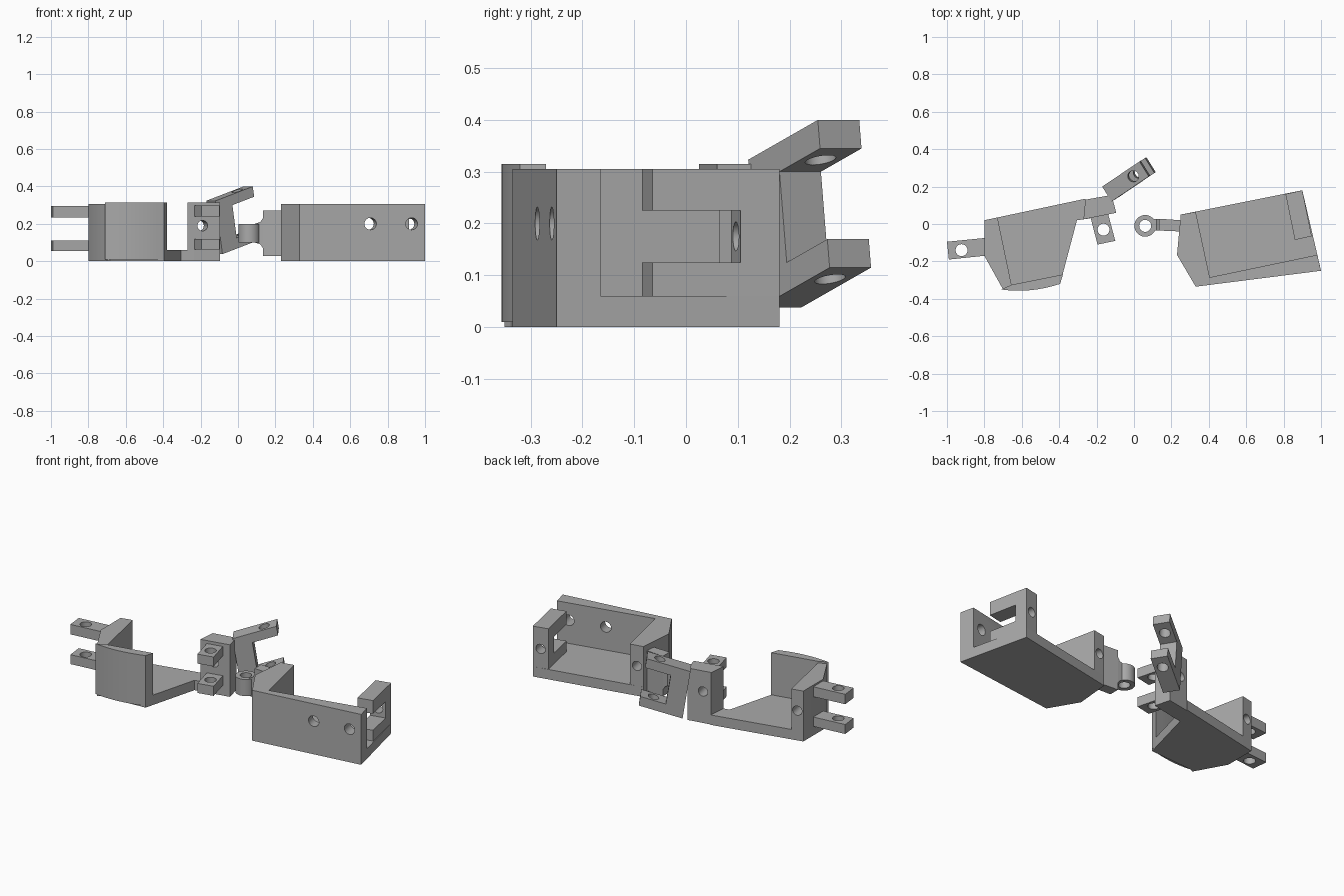
import bpy, bmesh, math
from mathutils import Vector

if "Cube" in bpy.data.objects:
    bpy.data.objects.remove(bpy.data.objects["Cube"])

grey = bpy.data.materials.new("plain grey")
grey.use_nodes = True
tone = (0.4, 0.4, 0.4, 1)
grey.diffuse_color = tone
grey.node_tree.nodes["Principled BSDF"].inputs["Base Color"].default_value = tone


def extrude(name, points, direction):
    """Solid made by sweeping a flat polygon along a direction."""
    bm = bmesh.new()
    face = bm.faces.new([bm.verts.new(p) for p in points])
    top = bmesh.ops.extrude_face_region(bm, geom=[face])["geom"]
    moved = [v for v in top if isinstance(v, bmesh.types.BMVert)]
    bmesh.ops.translate(bm, verts=moved, vec=direction)
    bmesh.ops.recalc_face_normals(bm, faces=bm.faces)
    mesh = bpy.data.meshes.new(name)
    bm.to_mesh(mesh)
    bm.free()
    mesh.materials.append(grey)
    obj = bpy.data.objects.new(name, mesh)
    bpy.context.collection.objects.link(obj)
    return obj


def prism(name, outline, z0, z1):
    return extrude(name, [(x, y, z0) for x, y in outline], (0, 0, z1 - z0))


def rod(centre, axis, length, radius=0.032):
    """Round solid centred on a point and running along an axis."""
    axis = Vector(axis).normalized()
    turn = axis.to_track_quat("Z", "Y")
    start = Vector(centre) - axis * length / 2
    ring = [start + turn @ Vector((radius * math.cos(a), radius * math.sin(a), 0))
            for a in (math.tau * i / 32 for i in range(32))]
    return extrude("rod", ring, axis * length)


def cut(obj, *cutters, operation="DIFFERENCE"):
    for cutter in cutters:
        mod = obj.modifiers.new("cut", "BOOLEAN")
        mod.operation = operation
        mod.solver = "EXACT"
        mod.object = cutter
    bpy.context.view_layer.update()
    graph = bpy.context.evaluated_depsgraph_get()
    mesh = bpy.data.meshes.new_from_object(obj.evaluated_get(graph))
    obj.modifiers.clear()
    obj.data = mesh
    for cutter in cutters:
        bpy.data.objects.remove(cutter)
    bpy.context.view_layer.objects.active = obj
    bpy.ops.object.select_all(action="DESELECT")
    obj.select_set(True)
    bpy.ops.object.shade_smooth_by_angle(angle=math.radians(30))


WALL, FLOOR = 0.305, 0.06
ALONG = (0.21, -0.98, 0)  # depth direction of both brackets

# Large bracket: floor, front wall, slanted inner wall
prism("large_floor", [(0.25, 0.05), (0.23, -0.165), (0.33, -0.335),
                      (1.0, -0.25), (0.90, 0.18)], 0, FLOOR)
front = prism("large_front_wall", [(0.33, -0.335), (1.0, -0.25),
                                   (0.98, -0.165), (0.405, -0.285)], 0, WALL)
cut(front, *[rod((x, y, 0.2), ALONG, 0.4) for x, y in ((0.70, -0.25), (0.92, -0.22))])
side = prism("large_side_wall", [(0.25, 0.05), (0.23, -0.165), (0.33, -0.335),
                                 (0.405, -0.285), (0.33, 0.065)], 0, WALL)
cut(side, rod((0.29, 0.05, 0.18), ALONG, 0.2, 0.028))

# Slotted lug on the open end
lug = prism("large_slotted_lug", [(0.81, 0.16), (0.90, 0.18),
                                  (0.95, -0.065), (0.86, -0.085)], 0, WALL)
slot = prism("slot", [(0.73, 0.067), (1.0, 0.123), (1.05, -0.15), (0.78, -0.15)],
             0.125, 0.225)
cut(lug, slot, rod((0.855, 0.17, 0.175), ALONG, 0.25, 0.028))

# Hinge tang and round eye
prism("hinge_tang", [(0.135, -0.035), (0.25, -0.04), (0.25, 0.02), (0.135, 0.028)], 0.027, 0.27)
extrude("hinge_neck", [(0.09, -0.034, 0.1), (0.09, -0.034, 0.2),
                       (0.12, -0.034, 0.21), (0.14, -0.034, 0.24),
                       (0.14, -0.034, 0.06), (0.12, -0.034, 0.09)], (0, 0.06, 0))
eye = rod((0.06, -0.01, 0.15), (0, 0, 1), 0.1, 0.058)
eye.name = "hinge_eye"
cut(eye, rod((0.06, -0.01, 0.15), (0, 0, 1), 0.4))
neck = bpy.data.objects["hinge_neck"]
cut(neck, rod((0.06, -0.01, 0.15), (0, 0, 1), 0.4))

# Small bracket: floor, slanted wall, bowed front cover
prism("small_floor", [(-0.80, 0.02), (-0.26, 0.135), (-0.235, 0.03), (-0.305, 0.02),
                      (-0.395, -0.32), (-0.70, -0.34), (-0.80, -0.17)], 0, FLOOR)
side = prism("small_side_wall", [(-0.80, 0.02), (-0.73, 0.035), (-0.655, -0.325),
                                 (-0.70, -0.35), (-0.80, -0.17)], 0, WALL)
cut(side, rod((-0.765, 0.03, 0.18), ALONG, 0.2, 0.028))
bow = [(-0.71 + 0.315 * t, -0.35 + 0.03 * t - 0.075 * t * (1 - t))
       for t in (i / 8 for i in range(9))]
cover = prism("small_front_cover", bow + [(-0.38, -0.27), (-0.655, -0.325)], 0.01, 0.315)
cut(cover)

# Hinge block on the small bracket
block = prism("small_hinge_block", [(-0.27, 0.025), (-0.095, 0.06),
                                    (-0.12, 0.155), (-0.26, 0.13)], 0, 0.315)
cut(block, rod((-0.2, 0.09, 0.19), ALONG, 0.4, 0.028))

# Pairs of drilled prongs
for label, outline, hole, levels in (
        ("inner", [(-0.235, 0.045), (-0.14, 0.06), (-0.10, -0.09), (-0.195, -0.11)],
         (-0.163, -0.03), ((0.062, 0.12), (0.24, 0.297))),
        ("outer", [(-1.0, -0.095), (-0.78, -0.073), (-0.78, -0.168), (-0.99, -0.19)],
         (-0.922, -0.14), ((0.055, 0.112), (0.235, 0.295)))):
    for place, (z0, z1) in zip(("lower", "upper"), levels):
        prong = prism(f"{label}_{place}_prong", outline, z0, z1)
        cut(prong, rod((*hole, 0.15), (0, 0, 1), 0.6))

# Tilted middle link: two drilled prongs joined by a web
base = Vector((-0.145, 0.16, 0.323))
run = Vector((0.83, 0.56, 0.32))
across = Vector((0.025, -0.04, 0))
down = Vector((0.13, 0.08, -1))


def link_part(name, length, top, depth):
    start = base + down * top
    end = start + run * length
    return extrude(name, [start - across, start + across, end + across, end - across],
                   down * depth)


for label, top in (("upper", 0), ("lower", 0.23)):
    prong = link_part(f"link_{label}_prong", 0.24, top, 0.055)
    cut(prong, rod(base + run * 0.17 + down * top, down, 0.2, 0.03))
link_part("link_web", 0.1, 0.05, 0.19)
